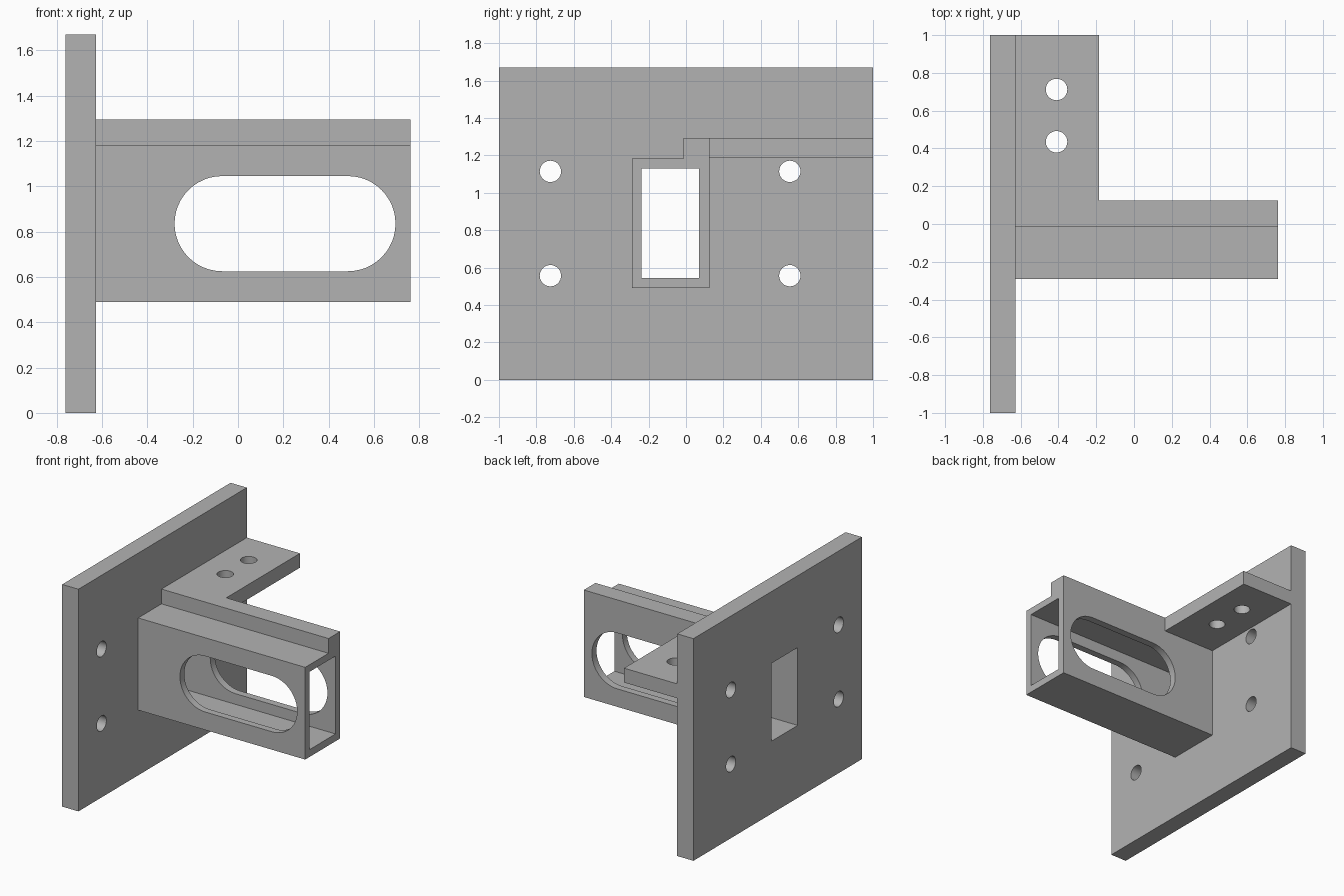
import bpy, bmesh, math
from mathutils import Vector

if "Cube" in bpy.data.objects:
    bpy.data.objects.remove(bpy.data.objects["Cube"])

grey = bpy.data.materials.new("plain grey")
grey.diffuse_color = (0.45, 0.45, 0.45, 1)
grey.use_nodes = True
grey.node_tree.nodes["Principled BSDF"].inputs["Base Color"].default_value = grey.diffuse_color


def prism(name, points, depth):
    """Extrude a closed outline of 3D points along the depth vector."""
    bm = bmesh.new()
    face = bm.faces.new([bm.verts.new(p) for p in points])
    out = bmesh.ops.extrude_face_region(bm, geom=[face])
    verts = [v for v in out["geom"] if isinstance(v, bmesh.types.BMVert)]
    bmesh.ops.translate(bm, verts=verts, vec=Vector(depth))
    bmesh.ops.recalc_face_normals(bm, faces=bm.faces)
    mesh = bpy.data.meshes.new(name)
    bm.to_mesh(mesh)
    bm.free()
    mesh.materials.append(grey)
    obj = bpy.data.objects.new(name, mesh)
    bpy.context.collection.objects.link(obj)
    return obj


def box(name, x0, x1, y0, y1, z0, z1):
    outline = [(x0, y0, z0), (x1, y0, z0), (x1, y1, z0), (x0, y1, z0)]
    return prism(name, outline, (0, 0, z1 - z0))


def arc(r, start, end, n):
    for i in range(n + 1):
        a = math.radians(start + (end - start) * i / n)
        yield r * math.cos(a), r * math.sin(a)


def combine(target, tool, operation):
    mod = target.modifiers.new(tool.name, "BOOLEAN")
    mod.operation = operation
    mod.solver = "EXACT"
    mod.object = tool
    bpy.context.view_layer.objects.active = target
    bpy.ops.object.modifier_apply(modifier=mod.name)
    bpy.data.objects.remove(tool)


# Mounting plate
bracket = box("bracket", -0.762, -0.627, -1, 1, 0, 1.67)

# Rectangular arm with a raised rib along its back edge
profile = [(-0.29, 0.49), (0.125, 0.49), (0.125, 1.294),
           (-0.013, 1.294), (-0.013, 1.183), (-0.29, 1.183)]
arm = prism("arm", [(-0.7, y, z) for y, z in profile], (1.462, 0, 0))
combine(bracket, arm, "UNION")

# Flat tab reaching back, level with the rib
tab = box("tab", -0.7, -0.185, 0.06, 1, 1.186, 1.294)
combine(bracket, tab, "UNION")

# Bore through the arm and the plate
combine(bracket, box("bore", -1, 1, -0.238, 0.07, 0.545, 1.13), "DIFFERENCE")

# Rounded slot through both arm walls
R, Z = 0.21, 0.835
slot = [(0.485 + x, -0.5, Z + z) for x, z in arc(R, -90, 90, 24)]
slot += [(-0.07 + x, -0.5, Z + z) for x, z in arc(R, 90, 270, 24)]
combine(bracket, prism("slot", slot, (0, 0.9, 0)), "DIFFERENCE")

# Screw holes in the plate and the tab
ring = list(arc(0.057, 0, 360, 32))[:-1]
for y in (-0.725, 0.555):
    for z in (0.557, 1.115):
        hole = [(-0.9, y + a, z + b) for a, b in ring]
        combine(bracket, prism("plate_hole", hole, (0.4, 0, 0)), "DIFFERENCE")
for y in (0.435, 0.712):
    hole = [(-0.41 + a, y + b, 1.1) for a, b in ring]
    combine(bracket, prism("tab_hole", hole, (0, 0, 0.3)), "DIFFERENCE")

# Smooth the round walls, keep the corners sharp
bpy.context.view_layer.objects.active = bracket
bracket.select_set(True)
bpy.ops.object.shade_smooth_by_angle(angle=math.radians(30))
